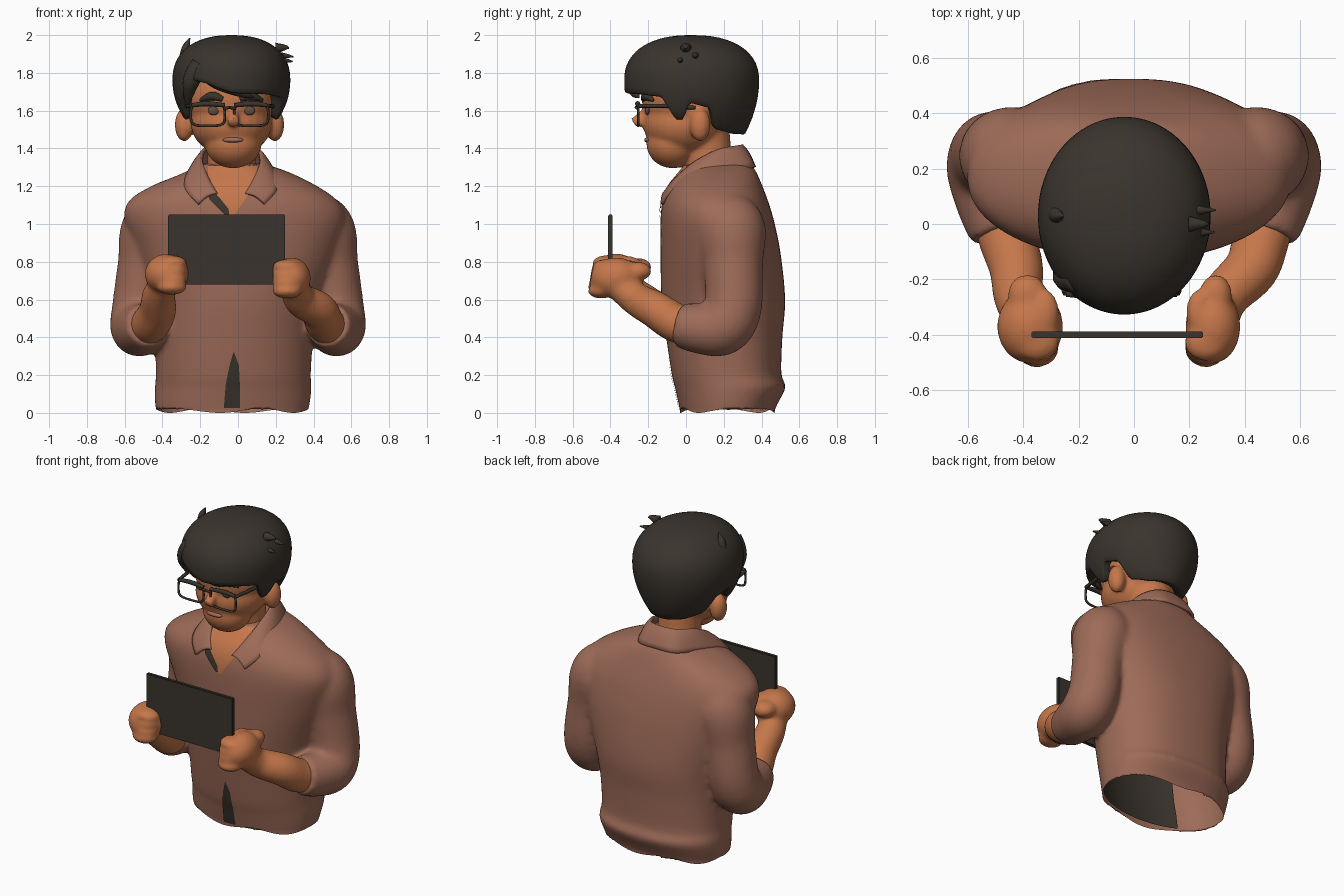
import bpy, bmesh, math
from mathutils import Vector, Matrix

if "Cube" in bpy.data.objects:
    bpy.data.objects.remove(bpy.data.objects["Cube"])


def material(name, col):
    m = bpy.data.materials.new(name)
    m.diffuse_color = (*col, 1)
    m.use_nodes = True
    m.node_tree.nodes["Principled BSDF"].inputs["Base Color"].default_value = m.diffuse_color
    return m


SHIRT = material("dusty brown shirt", (0.34, 0.147, 0.097))
SKIN = material("warm skin", (0.56, 0.185, 0.07))
DARK = material("charcoal", (0.042, 0.034, 0.026))
LIP = material("muted lips", (0.36, 0.15, 0.10))
EYE = material("grey brown eyes", (0.12, 0.075, 0.055))
CX = -0.035                     # middle line of head and collar


def finish(name, bm, mat):
    bmesh.ops.recalc_face_normals(bm, faces=bm.faces)
    me = bpy.data.meshes.new(name)
    bm.to_mesh(me)
    bm.free()
    me.materials.append(mat)
    for p in me.polygons:
        p.use_smooth = True
    ob = bpy.data.objects.new(name, me)
    bpy.context.collection.objects.link(ob)
    return ob


def loft(bm, rows, closed=True, caps=False):
    vs = [[bm.verts.new(p) for p in r] for r in rows]
    n = len(rows[0])
    for a, b in zip(vs, vs[1:]):
        for i in range(n if closed else n - 1):
            j = (i + 1) % n
            bm.faces.new((a[i], a[j], b[j], b[i]))
    if caps:
        bm.faces.new(vs[0])
        bm.faces.new(vs[-1])


def spline(pts, n=8):
    """Smooth curve through tuples of any length."""
    out, k = [], len(pts) - 1
    for i in range(k):
        q = [pts[max(0, min(k, i + d))] for d in (-1, 0, 1, 2)]
        for s in range(n):
            t = s / n
            out.append([b + 0.5 * t * (c - a + t * (2*a - 5*b + 4*c - d + t * (3*(b - c) + d - a)))
                        for a, b, c, d in zip(*q)])
    return out + [list(pts[-1])]


def tube(bm, pts, ref=(1, 0, 0), sides=24):
    c = spline(pts)
    rows = []
    for i, p in enumerate(c):
        t = Vector(c[min(i + 1, len(c) - 1)][:3]) - Vector(c[max(i - 1, 0)][:3])
        u = t.cross(Vector(ref)).normalized()
        v = t.cross(u).normalized()
        rows.append([Vector(p[:3]) + p[3] * (u * math.cos(a) + v * math.sin(a))
                     for a in (2 * math.pi * k / sides for k in range(sides))])
    loft(bm, rows, caps=True)


def ball(bm, c, r):
    bmesh.ops.create_uvsphere(bm, u_segments=28, v_segments=16, radius=1,
                              matrix=Matrix.Translation(c) @ Matrix.Diagonal((*r, 1)))


def blend(ob, voxel, its):
    m = ob.modifiers.new("merge", 'REMESH')
    m.mode, m.voxel_size, m.use_smooth_shade = 'VOXEL', voxel, True
    s = ob.modifiers.new("soften", 'SMOOTH')
    s.factor, s.iterations = 0.5, its


# shirt body: z, left x, right x, front y, back y
BODY = spline([(-.1, -0.42, 0.36, -0.02, 0.45), (0.0, -0.43, 0.37, -0.03, 0.465), (0.05, -0.44, 0.38, -0.04, 0.485),
               (0.14, -0.44, 0.39, -0.06, 0.53), (0.2, -0.435, 0.385, -0.075, 0.505), (0.4, -0.44, 0.4, -0.105, 0.51),
               (0.6, -0.46, 0.44, -0.13, 0.525), (0.85, -0.54, 0.53, -0.135, 0.50), (1.02, -0.60, 0.57, -0.135, 0.465),
               (1.12, -0.58, 0.53, -0.125, 0.435), (1.2, -0.46, 0.42, -0.095, 0.405), (1.27, -0.29, 0.28, -0.04, 0.375),
               (1.32, -0.2, 0.14, 0.0, 0.345)], 5)
NF, NB = 2.05, 2.4              # roundness of front and back


def sp(v, e):
    return math.copysign(abs(v) ** e, v)


def ring(z, l, r, f, b):
    for k in range(72):
        a = math.pi * k / 36
        e = 2 / (NB if k < 36 else NF)
        yield ((l + r) / 2 + (r - l) / 2 * sp(math.cos(a), e), (f + b) / 2 + (b - f) / 2 * sp(math.sin(a), e), z)


# shirt and sleeves are fused into one soft shell, then cut open at the hem
bm = bmesh.new()
loft(bm, [list(ring(*r)) for r in BODY], caps=True)
for s in (-1, 1):
    tube(bm, [(s * .30, .22, 1.06, .11), (s * .43, .24, .98, .18), (s * .48, .25, .78, .158), (s * .515, .25, .56, .152),
              (s * .525, .19, .455, .152), (s * .505, .07, .448, .135), (s * .475, -.035, .468, .118)])
draft = finish("shirt_draft", bm, SHIRT)
blend(draft, 0.014, 16)
me = bpy.data.meshes.new_from_object(draft.evaluated_get(bpy.context.evaluated_depsgraph_get()))
bpy.data.objects.remove(draft)
bm = bmesh.new()
bm.from_mesh(me)
bmesh.ops.bisect_plane(bm, geom=bm.verts[:] + bm.edges[:] + bm.faces[:], plane_co=(0, 0, 0.012),
                       plane_no=(0, 0, 1), clear_inner=True)
for v in bm.verts:              # slightly wavy hem
    if v.co.z < 0.0121:
        v.co.z += 0.012 * math.sin(14 * v.co.x + 9 * v.co.y)
finish("shirt_body", bm, SHIRT)


def front_y(x, z):
    lo = max(i for i, r in enumerate(BODY) if r[0] <= z or i == 0)
    a, b = BODY[lo], BODY[min(lo + 1, len(BODY) - 1)]
    t = (z - a[0]) / max(b[0] - a[0], 1e-6)
    _, l, r, f, k = [p + (q - p) * t for p, q in zip(a, b)]
    u = min(1, abs(x - (l + r) / 2) / ((r - l) / 2))
    return (f + k) / 2 - (k - f) / 2 * (1 - u ** NF) ** (1 / NF)


def patch(name, rows, off, mat, n=16):
    """Thin panel following the shirt front; rows are z, left x, right x."""
    bm = bmesh.new()
    grid = []
    for z, l, r in [q for i in range(len(rows) - 1) for q in
                    [[a + (b - a) * s / 6 for a, b in zip(rows[i], rows[i + 1])] for s in range(6)]] + [rows[-1]]:
        grid.append([(x, front_y(x, z) + off, z) for x in (l + (r - l) * k / n for k in range(n + 1))])
    loft(bm, grid, closed=False)
    finish(name, bm, mat)


patch("neck_opening", [(1.03, -0.05, -0.03), (1.15, -0.11, 0.05), (1.25, -0.16, 0.1), (1.31, -0.16, 0.1)], -0.004, SKIN)
patch("undershirt_patch", [(1.04, -0.06, -0.045), (1.08, -0.10, -0.05), (1.13, -0.15, -0.09), (1.17, -0.16, -0.13)], -0.008, DARK)
patch("hem_slit", [(0.025, -0.075, 0.01), (0.15, -0.065, 0.01), (0.25, -0.045, 0.005), (0.32, -0.025, -0.02)], -0.005, DARK)
patch("inner_lining", [(0.03, -0.3, 0.33), (0.6, -0.3, 0.35)], 0.016, DARK)

# collar, one half built and mirrored
inner = [(0, .295, 1.415), (.09, .27, 1.41), (.145, .17, 1.39), (.15, .04, 1.32), (.115, -.06, 1.23), (.075, -.115, 1.16)]
outer = [(0, .362, 1.30), (.13, .34, 1.295), (.215, .18, 1.275), (.245, .02, 1.23), (.235, -.075, 1.17), (.175, -.128, 1.105)]
rows = []
for s in (-1, 1):
    half = []
    for p, q in zip(spline(inner, 5), spline(outer, 5)):
        half.append([(CX + s * a.x, a.y, a.z + 0.015 * math.sin(math.pi * t)) for t, a in
                     ((k / 6, Vector(p).lerp(Vector(q), k / 6)) for k in range(7))])
    rows += half[::-1] if s < 0 else half[1:]
bm = bmesh.new()
loft(bm, rows, closed=False)
collar = finish("collar", bm, SHIRT)
sol = collar.modifiers.new("cloth", 'SOLIDIFY')
sol.thickness, sol.offset = 0.018, 0

# forearms and fists
for s, side in ((-1, "left"), (1, "right")):
    hx, hz, w = (-.375, .735, 1.2) if s < 0 else (.285, .715, 1)
    bm = bmesh.new()
    tube(bm, [(s * .50, .06, .445, .095), (s * .46, -.05, .475, .103), (s * .425, -.16, .545, .098),
              (hx + s * .045, -.26, hz - .115, .088), (hx + s * .015, -.36, hz - .04, .075)])
    ball(bm, (hx, -.37, hz), (.1 * w, .135, .108))
    for i in range(4):
        ball(bm, (hx - s * .025, -.45 + .008 * i, hz - .07 + .043 * i), (.08, .07, .04))
    ball(bm, (hx - s * .055, -.32, hz + .06), (.042 * w, .085, .036))
    ball(bm, (hx + s * .01, -.255, hz + .035), (.06 * w, .075, .05))
    blend(finish(side + "_forearm_and_hand", bm, SKIN), 0.012, 12)

# tablet
bm = bmesh.new()
bmesh.ops.create_cube(bm, size=1, matrix=Matrix.Translation((-.06, -.40, .865)) @ Matrix.Diagonal((.62, .024, .37, 1)))
bmesh.ops.bevel(bm, geom=bm.edges[:], offset=.004, segments=2, affect='EDGES')
tablet = finish("tablet", bm, DARK)
for p in tablet.data.polygons:
    p.use_smooth = False

# head with nose, ears and neck
bm = bmesh.new()
ball(bm, (CX, .03, 1.66), (.235, .265, .24))
ball(bm, (CX, -.01, 1.53), (.215, .218, .17))
ball(bm, (CX + .01, -.07, 1.425), (.15, .14, .13))
tube(bm, [(CX + .01, -.2, 1.61, .02), (CX + .01, -.24, 1.56, .03), (CX + .01, -.275, 1.532, .032)], sides=16)
tube(bm, [(CX, .14, 1.15, .15), (CX, .12, 1.3, .13), (CX, .1, 1.5, .13)])
for s in (-1, 1):
    ball(bm, (CX - .01 + s * .24, .075, 1.525), (.05, .055, .088))
blend(finish("head_and_neck", bm, SKIN), 0.012, 5)

# hair shell with an uneven lower edge: angle from the front, edge height
EDGE = [(-180, 1.47), (-140, 1.475), (-115, 1.5), (-107, 1.61), (-88, 1.64), (-82, 1.55), (-74, 1.55), (-62, 1.66),
        (-42, 1.76), (-25, 1.74), (0, 1.69), (35, 1.685), (62, 1.67), (74, 1.55), (82, 1.55), (88, 1.64), (107, 1.61),
        (115, 1.5), (140, 1.475), (180, 1.47)]


def edge(a):
    for (p, z), (q, w) in zip(EDGE, EDGE[1:]):
        if p <= a <= q:
            return z + (w - z) * (a - p) / (q - p)


def hair_pt(a, z, k=1):
    t = math.radians(a)
    up = max(0, 1 - max(0, (z - 1.76) / .24) ** 2.3) ** (1 / 2.3)
    d = max(0, 1.76 - z) ** 2
    return (CX + .312 * k * up * (1 - 4.6 * d) * math.sin(t), .03 - .357 * k * up * (1 - 2.6 * d) * math.cos(t), z)


bm = bmesh.new()
angles = range(-180, 180, 3)
rows = [[hair_pt(a, edge(a) + .03, .74) for a in angles], [hair_pt(a, edge(a) + .003, .97) for a in angles]]
rows += [[hair_pt(a, edge(a) + .01 + (1.99 - edge(a)) * math.sin(k / 20 * math.pi / 2)) for a in angles] for k in range(21)]
loft(bm, rows)
bmesh.ops.remove_doubles(bm, verts=bm.verts, dist=1e-4)
finish("hair", bm, DARK)
bm = bmesh.new()
tube(bm, [(-.27, .04, 1.85, .05), (-.275, .03, 1.93, .025), (-.255, .03, 1.985, .003)], sides=10)
for x, y, z in ((.295, .05, 1.885), (.29, -.03, 1.86), (.27, .0, 1.93)):
    tube(bm, [(.2, y, z, .03), (.25, y, z + .005, .014), (x, y, z, .003)], (0, 1, 0), 10)
tube(bm, [(-.2, -.2, 1.85, .05), (-.25, -.19, 1.75, .045), (-.27, -.13, 1.62, .006)], sides=10)
tube(bm, [(-.18, -.2, 1.82, .05), (-.1, -.265, 1.76, .05), (.02, -.27, 1.70, .03), (.08, -.25, 1.67, .004)], (0, 1, 0), 12)
finish("hair_locks", bm, DARK)

# eyes, brows, lips and spectacles
for s, side in ((-1, "left"), (1, "right")):
    bm = bmesh.new()
    ball(bm, (CX + s * .095, -.205, 1.6), (.03, .012, .024))
    finish(side + "_eye", bm, EYE)
    bm = bmesh.new()
    tube(bm, [(CX + s * .045, -.225, 1.66, .014), (CX + s * .1, -.21, 1.677, .024), (CX + s * .165, -.175, 1.655, .008)], (0, 0, 1), 10)
    finish(side + "_eyebrow", bm, DARK)
    bm = bmesh.new()
    rim = [(CX - .01 + s * .115 + .09 * sp(math.cos(t), .5), -.252, 1.578 + .058 * sp(math.sin(t), .5), .007)
           for t in (math.pi * k / 12 for k in range(25))]
    tube(bm, rim, (0, 1, 0), 8)
    tube(bm, [(CX - .01 + s * .2, -.252, 1.628, .011), (CX - .01 + s * .12, -.256, 1.637, .014), (CX - .01 + s * .025, -.254, 1.628, .011)], (0, 1, 0), 8)
    tube(bm, [(CX - .01 + s * .205, -.25, 1.625, .01), (CX - .01 + s * .225, -.1, 1.625, .011), (CX - .01 + s * .24, .05, 1.615, .011)], sides=8)
    tube(bm, [(CX - .01, -.265, 1.618, .008), (CX - .01 + s * .03, -.254, 1.61, .008)], (0, 1, 0), 8)
    finish(side + "_spectacle_frame", bm, DARK)
bm = bmesh.new()
ball(bm, (CX + .008, -.203, 1.445), (.055, .018, .014))
finish("lips", bm, LIP)
